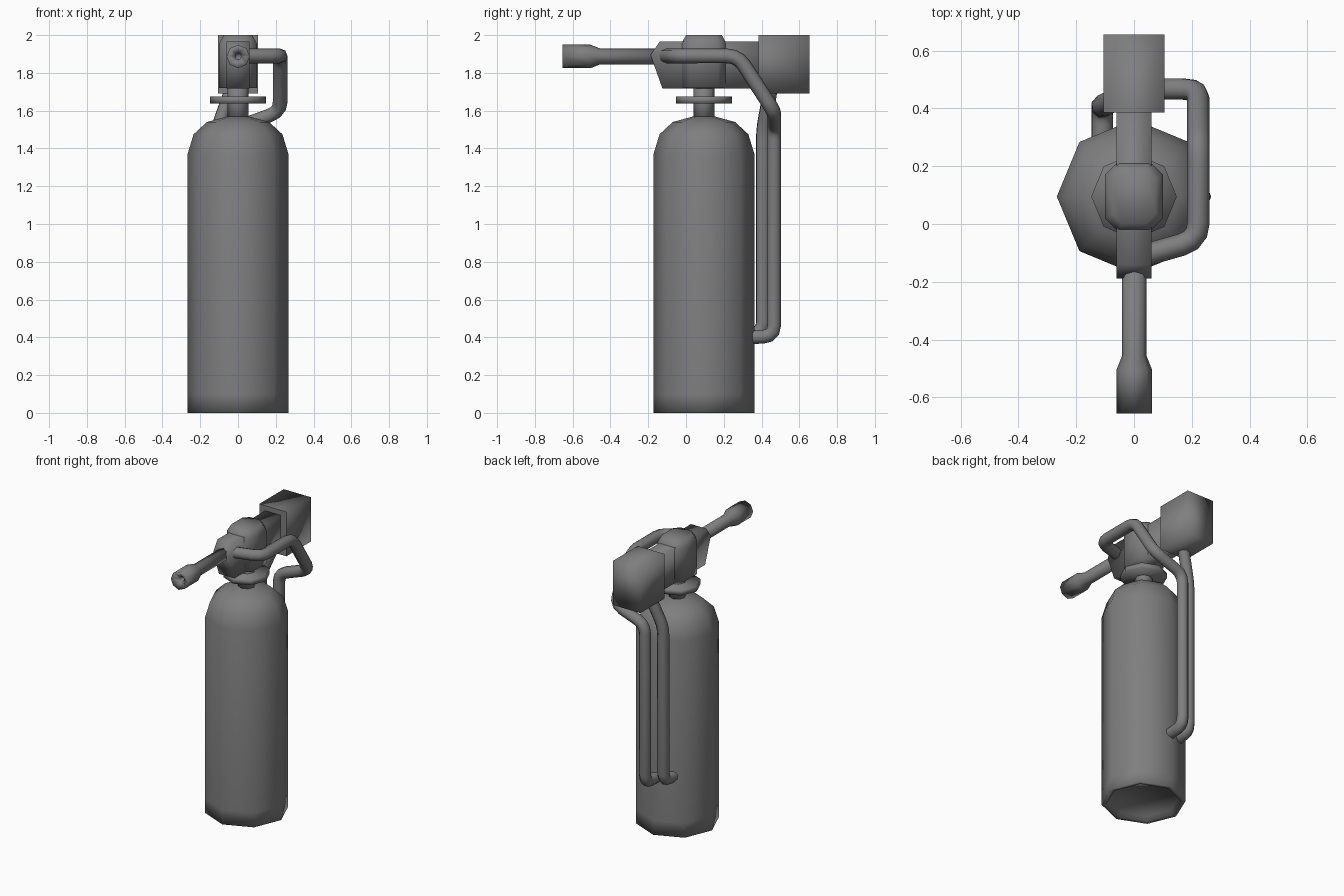
import bpy, bmesh, math
from mathutils import Matrix, Vector

if "Cube" in bpy.data.objects:
    bpy.data.objects.remove(bpy.data.objects["Cube"])

CY = 0.095  # bottle axis

grey = bpy.data.materials.new("dark_grey")
grey.diffuse_color = (0.21, 0.21, 0.21, 1)
grey.use_nodes = True
grey.node_tree.nodes["Principled BSDF"].inputs["Base Color"].default_value = grey.diffuse_color


def smooth(ob, angle=180):
    ob.data.materials.append(grey)
    bpy.ops.object.select_all(action='DESELECT')
    ob.select_set(True)
    bpy.context.view_layer.objects.active = ob
    bpy.ops.object.shade_smooth_by_angle(angle=math.radians(angle))


def finish(name, bm):
    bmesh.ops.recalc_face_normals(bm, faces=bm.faces)
    me = bpy.data.meshes.new(name)
    bm.to_mesh(me)
    bm.free()
    ob = bpy.data.objects.new(name, me)
    bpy.context.collection.objects.link(ob)
    smooth(ob)
    return ob


def skin(bm, rings):
    # join closed rings of equal length, cap both ends
    vs = [[bm.verts.new(p) for p in ring] for ring in rings]
    n = len(vs[0])
    for a, b in zip(vs, vs[1:]):
        for i in range(n):
            j = (i + 1) % n
            bm.faces.new((a[i], a[j], b[j], b[i]))
    bm.faces.new(vs[0][::-1])
    bm.faces.new(vs[-1])


def lathe(name, profile, matrix, n=8):
    bm = bmesh.new()
    skin(bm, [[matrix @ Vector((r * math.cos(2 * math.pi * i / n),
                                r * math.sin(2 * math.pi * i / n), z))
               for i in range(n)] for r, z in profile])
    return finish(name, bm)


def hose(name, corners, radius=0.039, bend=0.06):
    # round every corner of the path, then sweep an eight-sided tube
    pts = [Vector(p) for p in corners]
    path = [pts[0]]
    for a, b, c in zip(pts, pts[1:], pts[2:]):
        p = b + (a - b).normalized() * bend
        q = b + (c - b).normalized() * bend
        for t in (0, 0.33, 0.67, 1):
            path.append(p * (1 - t) ** 2 + b * 2 * t * (1 - t) + q * t * t)
    path.append(pts[-1])
    cu = bpy.data.curves.new(name, 'CURVE')
    cu.dimensions = '3D'
    cu.bevel_depth = radius
    cu.bevel_resolution = 2
    cu.use_fill_caps = True
    sp = cu.splines.new('POLY')
    sp.points.add(len(path) - 1)
    for s, p in zip(sp.points, path):
        s.co = (*p, 1)
    ob = bpy.data.objects.new(name, cu)
    bpy.context.collection.objects.link(ob)
    bpy.ops.object.select_all(action='DESELECT')
    ob.select_set(True)
    bpy.context.view_layer.objects.active = ob
    bpy.ops.object.convert(target='MESH')
    smooth(bpy.context.object, 60)


up = Matrix.Translation((0, CY, 0))

# Bottle with recessed base, neck and collar
lathe("bottle", [(0.225, 0.03), (0.24, 0), (0.267, 0), (0.267, 0.1), (0.267, 1.37),
                 (0.235, 1.475), (0.165, 1.54), (0.055, 1.57)], up)
lathe("neck", [(0.055, 1.55), (0.055, 1.74)], up)
lathe("collar_disc", [(0.148, 1.638), (0.148, 1.675)], up)


# Valve housing: chamfered block with a bevelled top
def chamfered(hx, hy, c, z):
    half = [(hx, hy - c), (hx - c, hy), (c - hx, hy), (-hx, hy - c)]
    return [(x, y + CY, z) for x, y in half + [(-x, -y) for x, y in half]]


bm = bmesh.new()
skin(bm, [chamfered(0.1, 0.12, 0.045, 1.72), chamfered(0.1, 0.12, 0.045, 1.955),
          chamfered(0.075, 0.095, 0.035, 2.0)])
finish("valve_housing", bm)

# Valve bar: side profile extruded across x
side = [(-0.14, 1.965), (-0.188, 1.895), (-0.125, 1.718), (0.39, 1.718), (0.39, 1.965)]
bm = bmesh.new()
skin(bm, [[(x, y, z) for y, z in side] for x in (-0.06, 0.06)])
finish("valve_bar", bm)

# Nozzle pointing forward, with a funnel mouth and small bore
forward = Matrix.Translation((0.001, 0, 1.887)) @ Matrix.Rotation(math.radians(90), 4, 'X')
lathe("nozzle", [(0.042, 0.12), (0.042, 0.455), (0.062, 0.505), (0.062, 0.655),
                 (0.016, 0.62), (0.016, 0.57)], forward)

# Rear box: soft shading except around its front face
bm = bmesh.new()
bmesh.ops.create_cube(bm, size=1, matrix=Matrix.Translation((0, 0.52, 1.845))
                      @ Matrix.Diagonal((0.21, 0.27, 0.31, 1)))
box = finish("rear_box", bm)
bm = bmesh.new()
bm.from_mesh(box.data)
for e in bm.edges:
    e.smooth = not all(v.co.y < 0.5 for v in e.verts)
bm.to_mesh(box.data)
bm.free()

# Hoses running down the back
hose("front_hose", [(0.03, -0.11, 1.89), (0.223, -0.055, 1.89), (0.223, 0.275, 1.89),
                    (0.223, 0.467, 1.595), (-0.01, 0.467, 1.51),
                    (-0.01, 0.467, 0.405), (-0.01, 0.32, 0.4)])
hose("rear_hose", [(-0.02, 0.455, 1.75), (-0.11, 0.408, 1.5),
                   (-0.11, 0.408, 0.42), (-0.11, 0.28, 0.42)])
